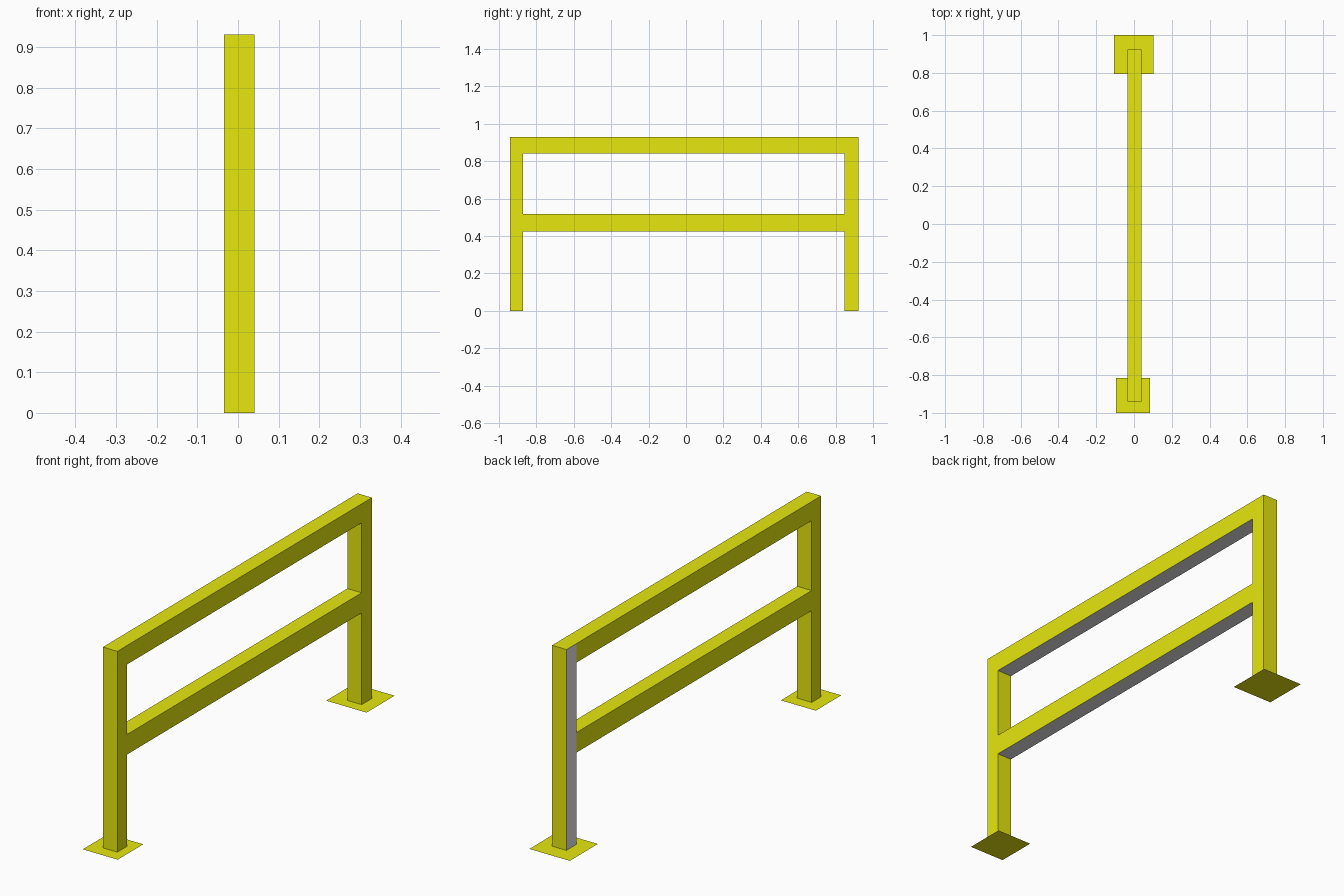
import bpy
import bmesh
from mathutils import Vector

default = bpy.data.objects.get("Cube")
if default:
    bpy.data.objects.remove(default, do_unlink=True)


def material(name, colour):
    mat = bpy.data.materials.new(name)
    mat.use_nodes = True
    mat.diffuse_color = colour
    mat.node_tree.nodes["Principled BSDF"].inputs["Base Color"].default_value = colour
    return mat


yellow = material("yellow paint", (0.8, 0.8, 0.005, 1))
grey = material("bare grey", (0.8, 0.8, 0.8, 1))


def add_object(name, bm, mats):
    mesh = bpy.data.meshes.new(name)
    bm.to_mesh(mesh)
    bm.free()
    for mat in mats:
        mesh.materials.append(mat)
    obj = bpy.data.objects.new(name, mesh)
    bpy.context.collection.objects.link(obj)
    return obj


# Barrier frame: posts are the outer columns, rails the odd rows of a grid
X_MIN, X_MAX = -0.034, 0.04
ys = [-0.94, -0.871, 0.848, 0.923]
zs = [0, 0.425, 0.518, 0.842, 0.93]

bm = bmesh.new()
grid = [[bm.verts.new((X_MIN, y, z)) for z in zs] for y in ys]
for i in range(len(ys) - 1):
    for j in range(len(zs) - 1):
        if i != 1 or j % 2:
            bm.faces.new((grid[i][j], grid[i + 1][j],
                          grid[i + 1][j + 1], grid[i][j + 1]))
bmesh.ops.delete(bm, geom=[v for v in bm.verts if not v.link_faces], context='VERTS')
result = bmesh.ops.extrude_face_region(bm, geom=bm.faces[:], use_keep_orig=True)
moved = [v for v in result["geom"] if isinstance(v, bmesh.types.BMVert)]
bmesh.ops.translate(bm, verts=moved, vec=Vector((X_MAX - X_MIN, 0, 0)))
bmesh.ops.recalc_face_normals(bm, faces=bm.faces[:])

# Posts stand open-ended on their base plates
feet = [f for f in bm.faces if f.normal.z < -0.9 and f.calc_center_median().z < 0.01]
bmesh.ops.delete(bm, geom=feet, context='FACES')

# Rail undersides and one side of the back post are grey
for face in bm.faces:
    centre = face.calc_center_median()
    back_post_side = face.normal.x < -0.9 and centre.y > ys[2]
    if face.normal.z < -0.9 or back_post_side:
        face.material_index = 1
add_object("barrier_frame", bm, [yellow, grey])


# Thin base plates on the floor
def base_plate(name, x0, x1, y0, y1):
    bm = bmesh.new()
    bm.faces.new([bm.verts.new((x, y, 0)) for x, y in
                  ((x0, y0), (x1, y0), (x1, y1), (x0, y1))])
    add_object(name, bm, [yellow])


base_plate("front_base_plate", -0.095, 0.084, -1, -0.814)
base_plate("back_base_plate", -0.105, 0.102, 0.795, 1)
